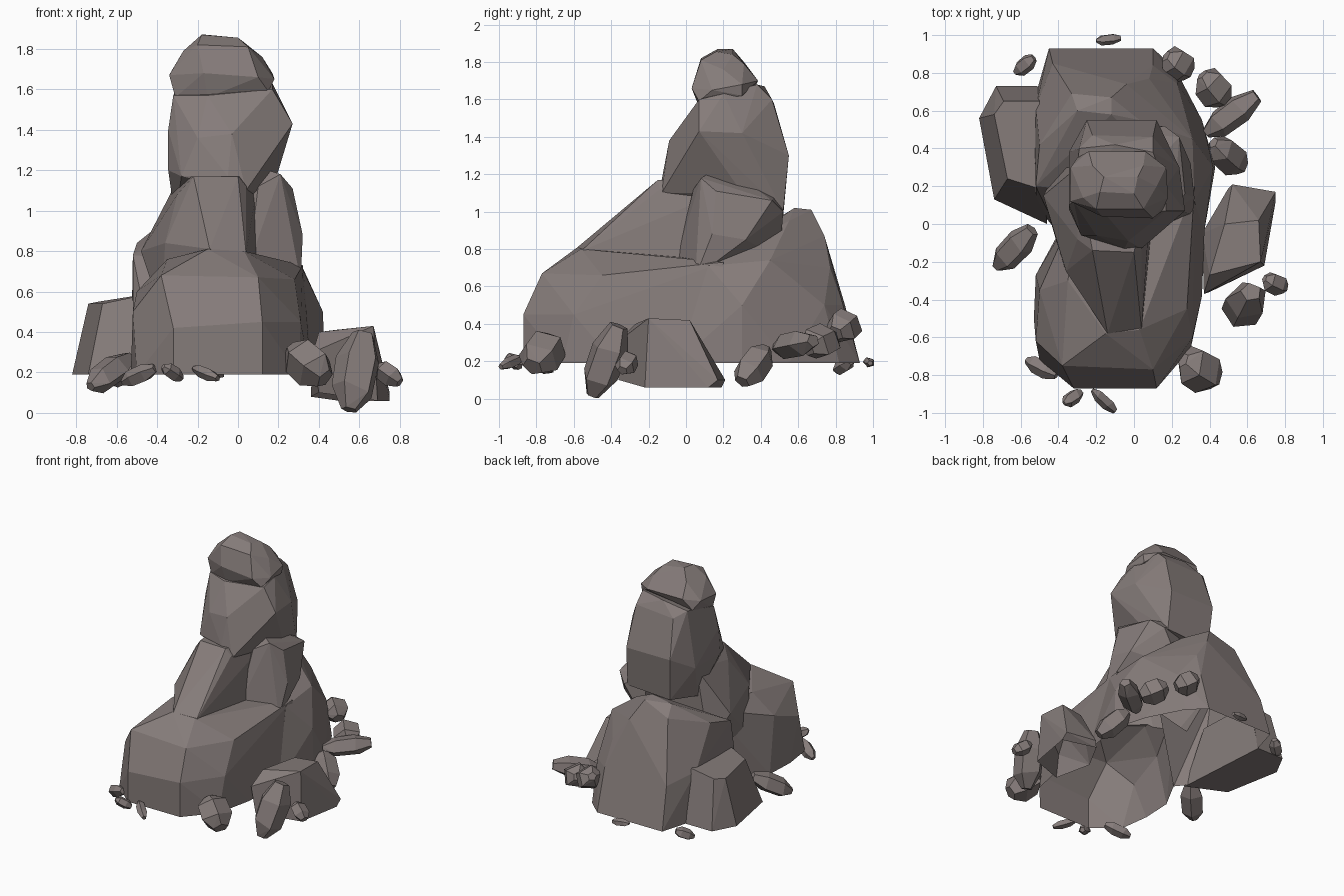
import bpy, bmesh, math, random
from mathutils import Vector

random.seed(4)

# Warm grey stone
stone = bpy.data.materials.new("stone")
stone.diffuse_color = (0.235, 0.2, 0.193, 1)


def open_bottom(ob, z):
    """Remove the downward faces under height z."""
    bm = bmesh.new()
    bm.from_mesh(ob.data)
    bm.normal_update()
    low = [f for f in bm.faces
           if f.normal.z < -0.9 and f.calc_center_median().z < z]
    bmesh.ops.delete(bm, geom=low, context='FACES')
    bm.to_mesh(ob.data)
    bm.free()


def hull(name, pts):
    """Faceted rock: convex hull of a few corner points."""
    bm = bmesh.new()
    for p in pts:
        bm.verts.new(p)
    res = bmesh.ops.convex_hull(bm, input=bm.verts[:])
    junk = {v for v in res["geom_interior"] + res["geom_unused"]
            if isinstance(v, bmesh.types.BMVert)}
    bmesh.ops.delete(bm, geom=list(junk), context='VERTS')
    bmesh.ops.dissolve_limit(bm, angle_limit=math.radians(4),
                             verts=bm.verts[:], edges=bm.edges[:])
    bmesh.ops.recalc_face_normals(bm, faces=bm.faces[:])
    me = bpy.data.meshes.new(name)
    bm.to_mesh(me)
    bm.free()
    me.materials.append(stone)
    ob = bpy.data.objects.new(name, me)
    bpy.context.collection.objects.link(ob)
    return ob


def pebble(name, a, b, r):
    """Small chipped stone between two tips."""
    a, b = Vector(a), Vector(b)
    d = (b - a).normalized()
    u = d.cross(Vector((0.2, 0.3, 1))).normalized()
    v = d.cross(u)
    pts = []
    for t, s in ((0, .35), (.25, .95), (.7, 1), (1, .5)):
        for i in range(5):
            an = 2 * math.pi * i / 5 + 0.3
            k = r * s
            pts.append(a.lerp(b, t + random.uniform(-.06, .06) * (0 < t < 1))
                       + u * math.cos(an) * k + v * math.sin(an) * k * .9)
    hull(name, pts)


B = 0.19  # ground level of the big mass

# Front boulder
front = hull("rock_mass", [
    (-.32, -.87, B), (.12, -.87, B), (.3, -.66, B), (.36, -.38, B), (.38, .15, B),
    (-.5, -.72, B), (-.53, -.5, B), (-.52, -.27, B), (-.4, -.05, B),
    (-.32, -.87, .42), (.12, -.87, .45), (-.52, -.62, .5), (.31, -.6, .45),
    (-.38, -.75, .68), (.1, -.77, .67), (-.5, -.35, .6), (-.15, -.58, .81),
    (.03, -.56, .8), (.28, -.45, .66), (.31, .0, .7), (.32, .2, .73),
    (-.35, -.3, .76), (-.3, .1, .76)])

# Sloping ridge at the foot of the tower
ridge = hull("ridge", [
    (-.36, -.25, .84), (-.14, -.58, .81), (.04, -.56, .79), (-.12, -.28, 1.06),
    (-.3, -.08, 1.08), (-.22, -.14, 1.17), (.0, -.15, 1.17), (.04, -.14, 1.12),
    (-.37, .1, .95), (-.48, .15, .8), (.09, -.1, .66), (.1, .3, .7),
    (-.4, .3, .6), (-.3, .3, 1.15), (.1, .3, 1.15), (-.38, -.2, .5)])

# Back boulder
back = hull("back_boulder", [
    (-.45, .93, B), (.1, .93, B), (.22, .82, B), (.36, .55, B), (.43, .3, B),
    (.37, -.05, B), (-.53, .65, B), (-.52, .1, B), (-.4, -.05, B),
    (.1, .84, .5), (.23, .74, .5), (.42, .3, .5), (-.43, .85, .5), (-.52, .62, .55),
    (-.3, .6, 1.0), (-.12, .58, 1.02), (-.12, .67, 1.01), (-.33, .69, .93),
    (-.04, .74, .87), (.03, .55, .95), (-.38, .75, .75), (.08, .77, .7),
    (-.52, .2, .78), (-.5, .42, .84), (.31, .45, .74), (.32, .12, .71)])

# Shoulder on the right below the tower
shoulder = hull("shoulder", [
    (.31, .05, .65), (.32, .14, .88), (.27, .16, 1.11), (.21, .08, 1.18),
    (.24, .46, 1.06), (.16, .52, 1.0), (.3, .32, .85), (.05, -.06, .72),
    (.1, .04, 1.12), (0, .2, 1.25), (0, .5, .75), (0, .48, 1.1)])

# Upright tower
tower = hull("tower", [
    (-.32, .12, 1.57), (-.29, .4, 1.63), (-.1, .42, 1.67), (.1, .38, 1.68),
    (.17, .2, 1.63), (.17, .07, 1.6), (-.15, .05, 1.57), (-.345, .1, 1.4),
    (-.03, -.09, 1.38), (-.2, -.06, 1.36), (.27, .07, 1.43), (.24, .3, 1.42),
    (.1, .46, 1.6), (-.22, .47, 1.58), (.12, .55, 1.3), (-.25, .55, 1.3),
    (-.345, .38, 1.2), (-.345, .08, 1.2), (-.28, -.06, 1.17), (-.05, -.13, 1.17),
    (.04, -.13, 1.1), (.21, .04, 1.34), (.17, .3, 1.1), (.13, .52, 1.0),
    (-.23, .52, .98), (-.31, .3, .95)])

# Cap stone
cap = hull("cap_stone", [
    (-.31, .12, 1.56), (-.15, .07, 1.56), (.15, .07, 1.59), (.16, .3, 1.62),
    (-.3, .35, 1.62), (-.34, .12, 1.67), (-.17, .04, 1.68), (.1, .03, 1.66),
    (.18, .14, 1.65), (.17, .3, 1.68), (.06, .385, 1.7), (-.24, .385, 1.7),
    (-.335, .3, 1.68), (-.27, .14, 1.79), (-.2, .08, 1.82), (.05, .08, 1.81),
    (.12, .2, 1.76), (.05, .31, 1.79), (-.22, .31, 1.8),
    (-.18, .17, 1.87), (0, .16, 1.855), (.02, .25, 1.84), (-.16, .25, 1.87)])

# Merge the big stones into one open-bottomed shell
parts = [ridge, back, shoulder, tower, cap]
for p in parts:
    m = front.modifiers.new("join", 'BOOLEAN')
    m.operation, m.solver, m.object = 'UNION', 'EXACT', p
dg = bpy.context.evaluated_depsgraph_get()
front.data = bpy.data.meshes.new_from_object(front.evaluated_get(dg))
front.modifiers.clear()
for p in parts:
    bpy.data.objects.remove(p)
open_bottom(front, B + .02)

# Slab against the left side
hull("left_slab", [
    (-.82, .56, B), (-.73, .73, B), (-.51, .73, B), (-.74, .13, B), (-.46, .0, B),
    (-.74, .58, .54), (-.69, .65, .55), (-.5, .65, .58), (-.67, .24, .54),
    (-.48, .18, .58)])

# Loose slab on the right
slab = hull("right_slab", [
    (.5, .19, .06), (.75, .12, .06), (.69, -.22, .06), (.4, -.36, .1), (.36, -.05, .08),
    (.52, .21, .1), (.75, .17, .1), (.7, .09, .25), (.53, .1, .25),
    (.66, .02, .42), (.48, .0, .41), (.37, -.37, .3), (.4, -.27, .4), (.67, -.2, .43)])
open_bottom(slab, .12)

# Scattered stones: two tips and a radius
stones = [
    ((.55, -.5, .015), (.62, -.36, .39), .115), ((.69, -.29, .23), (.8, -.34, .15), .06),
    ((.26, -.72, .32), (.43, -.82, .17), .12), ((-.73, -.23, .13), (-.54, -.03, .27), .08),
    ((-.57, -.72, .15), (-.41, -.8, .22), .05), ((-.37, -.95, .23), (-.28, -.89, .17), .04),
    ((-.22, -.88, .22), (-.1, -.99, .17), .035), ((-.63, .8, .15), (-.53, .88, .2), .045),
    ((-.2, .97, .2), (-.07, .985, .19), .03), ((.17, .89, .43), (.29, .8, .35), .095),
    ((.36, .79, .34), (.48, .65, .27), .1), ((.38, .48, .27), (.65, .68, .31), .08),
    ((.42, .43, .27), (.57, .3, .09), .09)]
for i, (a, b, r) in enumerate(stones):
    pebble(f"stone_{i + 1}", a, b, r)
